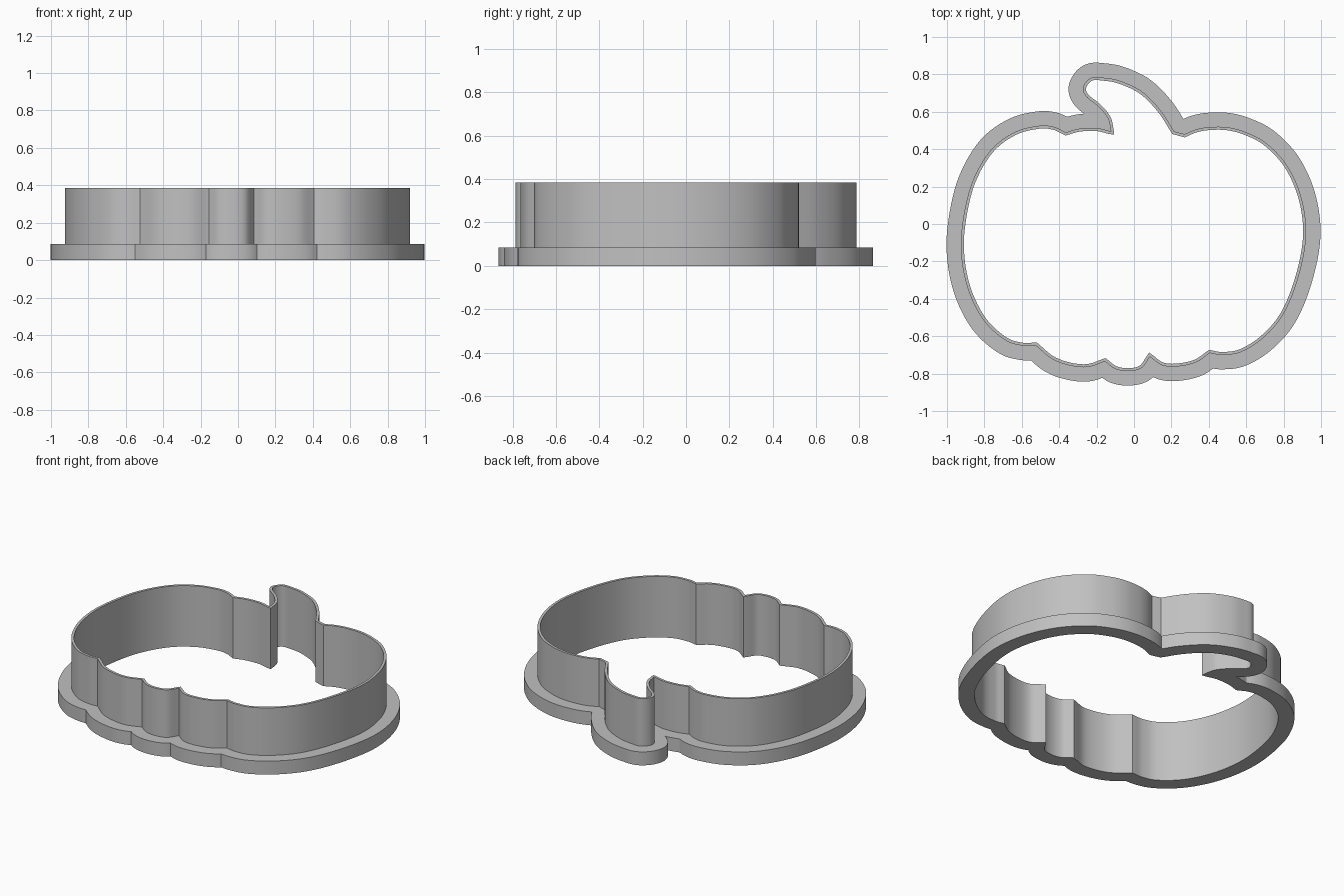
import bpy
import bmesh
from mathutils import Vector

default_cube = bpy.data.objects.get("Cube")
if default_cube:
    bpy.data.objects.remove(default_cube, do_unlink=True)

WALL_TOP = 0.385
FLANGE_TOP = 0.085
WALL_THICKNESS = 0.016
FLANGE_WIDTH = 0.077
STEPS = 10

# Outer outline of the wall in hundredths, counter-clockwise.
# Each lobe is a smooth curve; neighbouring lobes meet in a sharp crease.
left_lobe = [(-36.5, 49), (-43, 52), (-51, 52.5), (-64, 49), (-77, 39), (-87, 21),
             (-92, -2), (-92, -20), (-88, -37), (-80, -52), (-69, -62), (-60, -65), (-52.5, -65)]
bottom_left_lobe = [(-52.5, -65), (-44, -72), (-35, -75.5), (-25, -76.5), (-15.5, -73.5)]
bottom_middle_lobe = [(-15.5, -73.5), (-10, -77.5), (-3, -78.7), (4, -77), (8.5, -71)]
bottom_right_lobe = [(8.5, -71), (15, -75.5), (23, -76.2), (33, -74), (40.5, -69)]
right_lobe = [(40.5, -69), (47, -70), (57, -68.5), (69, -61), (80, -48), (88, -28),
              (92, -6), (89.5, 14), (82, 31), (71, 43), (60, 49), (50, 51.7),
              (40, 51.8), (33, 50.5), (27, 48)]
stem_foot = [(27, 48), (21.5, 49.5)]
stem = [(21.5, 49.5), (14, 61), (4, 71), (-8, 76.7), (-17, 78.3), (-22.5, 78.3),
        (-26, 75.5), (-27.3, 71.5), (-25, 67.5), (-19, 62.7), (-14, 56.5), (-12.3, 49.5)]
stem_shoulder = [(-12.3, 49.5), (-20, 51.3), (-29, 51), (-36.5, 49)]

LOBES = [left_lobe, bottom_left_lobe, bottom_middle_lobe, bottom_right_lobe,
         right_lobe, stem_foot, stem, stem_shoulder]


def smooth_curve(points):
    """Sample a spline through the points, leaving out the last one."""
    pts = [Vector(p) / 100 for p in points]
    pts = [2 * pts[0] - pts[1]] + pts + [2 * pts[-1] - pts[-2]]
    samples = []
    for a, b, c, d in zip(pts, pts[1:], pts[2:], pts[3:]):
        for i in range(STEPS):
            t = i / STEPS
            samples.append(b + (c - a) * t / 2
                           + (2 * a - 5 * b + 4 * c - d) * t * t / 2
                           + (3 * b - a - 3 * c + d) * t ** 3 / 2)
    return samples


def offset(loop, distance):
    """Move every point along its outward normal, mitred at the creases."""
    result = []
    for i, point in enumerate(loop):
        before = (point - loop[i - 1]).normalized()
        after = (loop[(i + 1) % len(loop)] - point).normalized()
        tangent = (before + after).normalized()
        normal = Vector((tangent.y, -tangent.x))
        stretch = min(1 / max(tangent.dot(after), 0.1), 1.5)
        result.append(point + normal * distance * stretch)
    return result


def trim(moved, loop, distance):
    """Gather points that overlap in a crease into the crease's new corner."""
    count = len(moved)
    limit = distance * 0.993
    keep = [min((m - p).length for p in loop) >= limit for m in moved]
    result = []
    for i in range(count):
        a = b = i
        while not keep[a % count]:
            a -= 1
        while not keep[b % count]:
            b += 1
        result.append((moved[a % count] + moved[b % count]) / 2)
    return result


# Wall and flange outlines
wall_outer = [p for lobe in LOBES for p in smooth_curve(lobe)]
wall_inner = offset(wall_outer, -WALL_THICKNESS)
flange_outer = trim(offset(wall_outer, FLANGE_WIDTH), wall_outer, FLANGE_WIDTH)

# Rings of the stepped cross-section, joined one to the next
SECTION = [(wall_inner, 0), (wall_inner, WALL_TOP), (wall_outer, WALL_TOP),
           (wall_outer, FLANGE_TOP), (flange_outer, FLANGE_TOP), (flange_outer, 0)]

bm = bmesh.new()
rings = [[bm.verts.new((p.x, p.y, z)) for p in loop] for loop, z in SECTION]
for ring, following in zip(rings, rings[1:] + rings[:1]):
    for i in range(len(ring)):
        bm.faces.new((ring[i - 1], ring[i], following[i], following[i - 1]))
bmesh.ops.remove_doubles(bm, verts=bm.verts, dist=0.0005)
bmesh.ops.recalc_face_normals(bm, faces=bm.faces)

mesh = bpy.data.meshes.new("pumpkin_cutter")
bm.to_mesh(mesh)
bm.free()
cutter = bpy.data.objects.new("pumpkin_cutter", mesh)
bpy.context.collection.objects.link(cutter)

# Plain grey plastic
grey = bpy.data.materials.new("plain_grey")
grey.use_nodes = True
colour = (0.53, 0.53, 0.53, 1)
grey.diffuse_color = colour
grey.node_tree.nodes["Principled BSDF"].inputs["Base Color"].default_value = colour
mesh.materials.append(grey)

# Smooth lobes with sharp creases and rims
bpy.ops.object.select_all(action="DESELECT")
cutter.select_set(True)
bpy.context.view_layer.objects.active = cutter
bpy.ops.object.shade_smooth_by_angle(angle=0.45)
